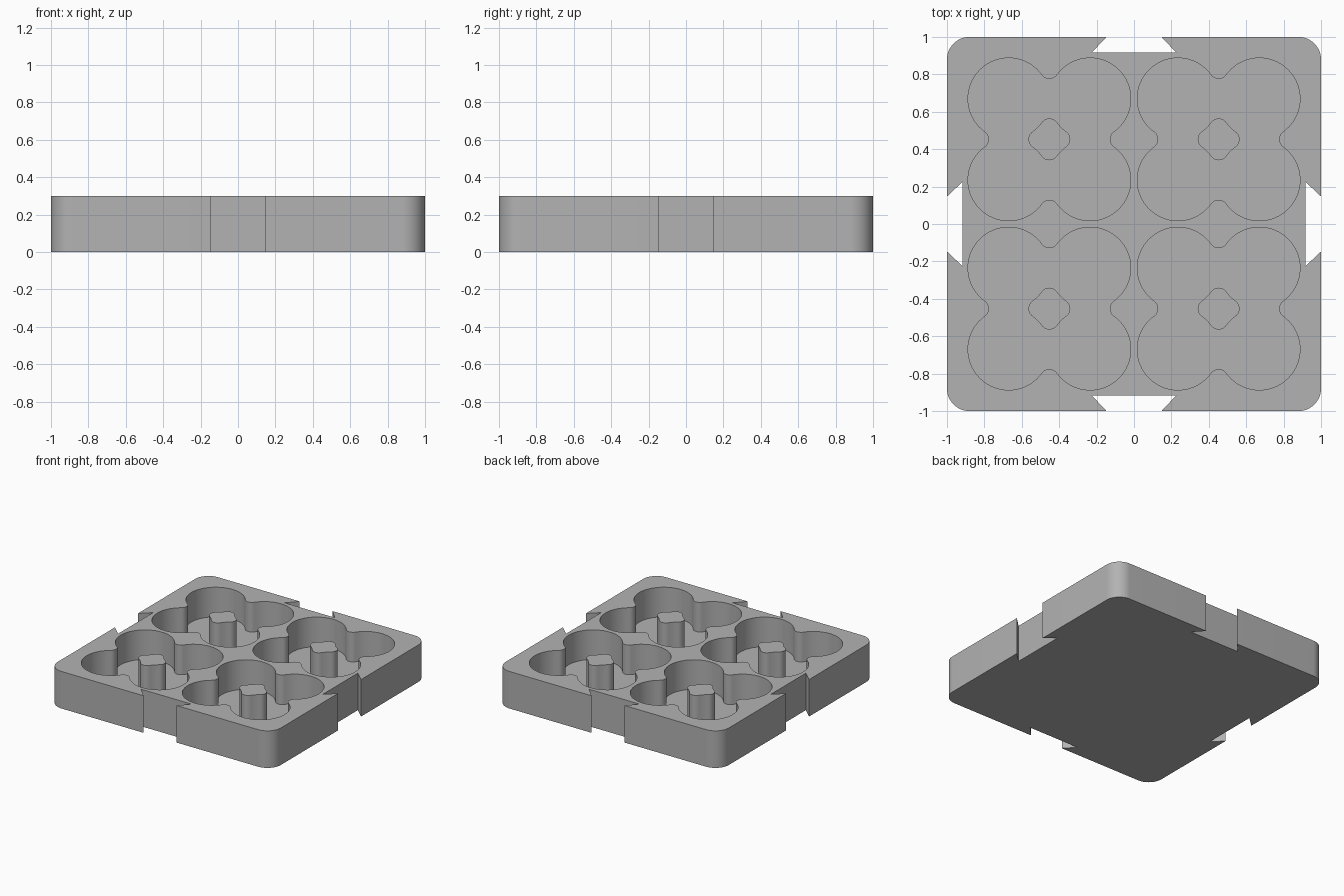
import bpy, bmesh, math
from mathutils import Vector, Matrix

cube = bpy.data.objects.get("Cube")
if cube:
    bpy.data.objects.remove(cube, do_unlink=True)

HEIGHT, FLOOR = 0.30, 0.06
CORNER = 0.12            # tray corner radius
CENTRE = 0.4525          # pocket centre offset
LOBE = 0.2175            # lobe radius and lobe offset
TIP = 0.05               # rounding between lobes
REACH = math.sqrt((LOBE + TIP) ** 2 - LOBE ** 2)
TILT = math.degrees(math.atan2(REACH, LOBE))

grey = bpy.data.materials.new("light grey")
grey.use_nodes = True
colour = (0.45, 0.45, 0.45, 1)
grey.diffuse_color = colour
grey.node_tree.nodes["Principled BSDF"].inputs["Base Color"].default_value = colour


def arc(cx, cy, radius, start, end, steps):
    angles = [math.radians(start + (end - start) * i / steps) for i in range(steps + 1)]
    return [Vector((cx + radius * math.cos(a), cy + radius * math.sin(a), 0)) for a in angles]


def four_turns(points):
    """Repeat a quarter outline around the centre, dropping doubled points."""
    result = []
    for k in range(4):
        turn = Matrix.Rotation(k * math.pi / 2, 3, 'Z')
        for p in points:
            q = turn @ p
            if not result or (q - result[-1]).length > 1e-4:
                result.append(q)
    if (result[0] - result[-1]).length < 1e-4:
        result.pop()
    return result


def prism(name, outline, bottom, top, location=(0, 0)):
    bm = bmesh.new()
    face = bm.faces.new([bm.verts.new((p.x, p.y, bottom)) for p in outline])
    out = bmesh.ops.extrude_face_region(bm, geom=[face])
    moved = [v for v in out["geom"] if isinstance(v, bmesh.types.BMVert)]
    bmesh.ops.translate(bm, verts=moved, vec=(0, 0, top - bottom))
    bmesh.ops.recalc_face_normals(bm, faces=bm.faces)
    mesh = bpy.data.meshes.new(name)
    bm.to_mesh(mesh)
    bm.free()
    mesh.materials.append(grey)
    obj = bpy.data.objects.new(name, mesh)
    obj.location = (*location, 0)
    bpy.context.collection.objects.link(obj)
    return obj


def smooth(obj):
    bpy.ops.object.select_all(action='DESELECT')
    obj.select_set(True)
    bpy.context.view_layer.objects.active = obj
    bpy.ops.object.shade_smooth_by_angle(angle=math.radians(30))


# Tray outline: one side with its dovetail notch and rounded corner, turned four times
notch = [Vector(p) for p in ((1, -0.147, 0), (0.917, -0.225, 0), (0.917, 0.225, 0), (1, 0.147, 0))]
side = notch + arc(1 - CORNER, 1 - CORNER, CORNER, 0, 90, 16)
tray = prism("tray", four_turns(side), 0, HEIGHT)

# Clover pocket: large lobe arc followed by a rounded tip
pocket = four_turns(arc(LOBE, LOBE, LOBE, TILT - 90, 180 - TILT, 36)
                    + arc(0, LOBE + REACH, TIP, -TILT, TILT - 180, 12))
# Centre post: rounded tip followed by a hollow side
post = four_turns(arc(0, LOBE - REACH, TIP, TILT, 180 - TILT, 12)
                  + arc(-LOBE, LOBE, LOBE, -TILT, TILT - 90, 6))

for x, x_name in ((-CENTRE, "right"), (CENTRE, "left")):
    for y, y_name in ((-CENTRE, "front"), (CENTRE, "back")):
        cutter = prism(f"pocket_cutter_{y_name}_{x_name}", pocket, FLOOR, HEIGHT + 0.1, (x, y))
        bpy.context.view_layer.objects.active = tray
        cut = tray.modifiers.new("pocket", 'BOOLEAN')
        cut.operation = 'DIFFERENCE'
        cut.solver = 'EXACT'
        cut.object = cutter
        bpy.ops.object.modifier_apply(modifier=cut.name)
        bpy.data.objects.remove(cutter, do_unlink=True)
        smooth(prism(f"post_{y_name}_{x_name}", post, FLOOR - 0.02, HEIGHT, (x, y)))

smooth(tray)
